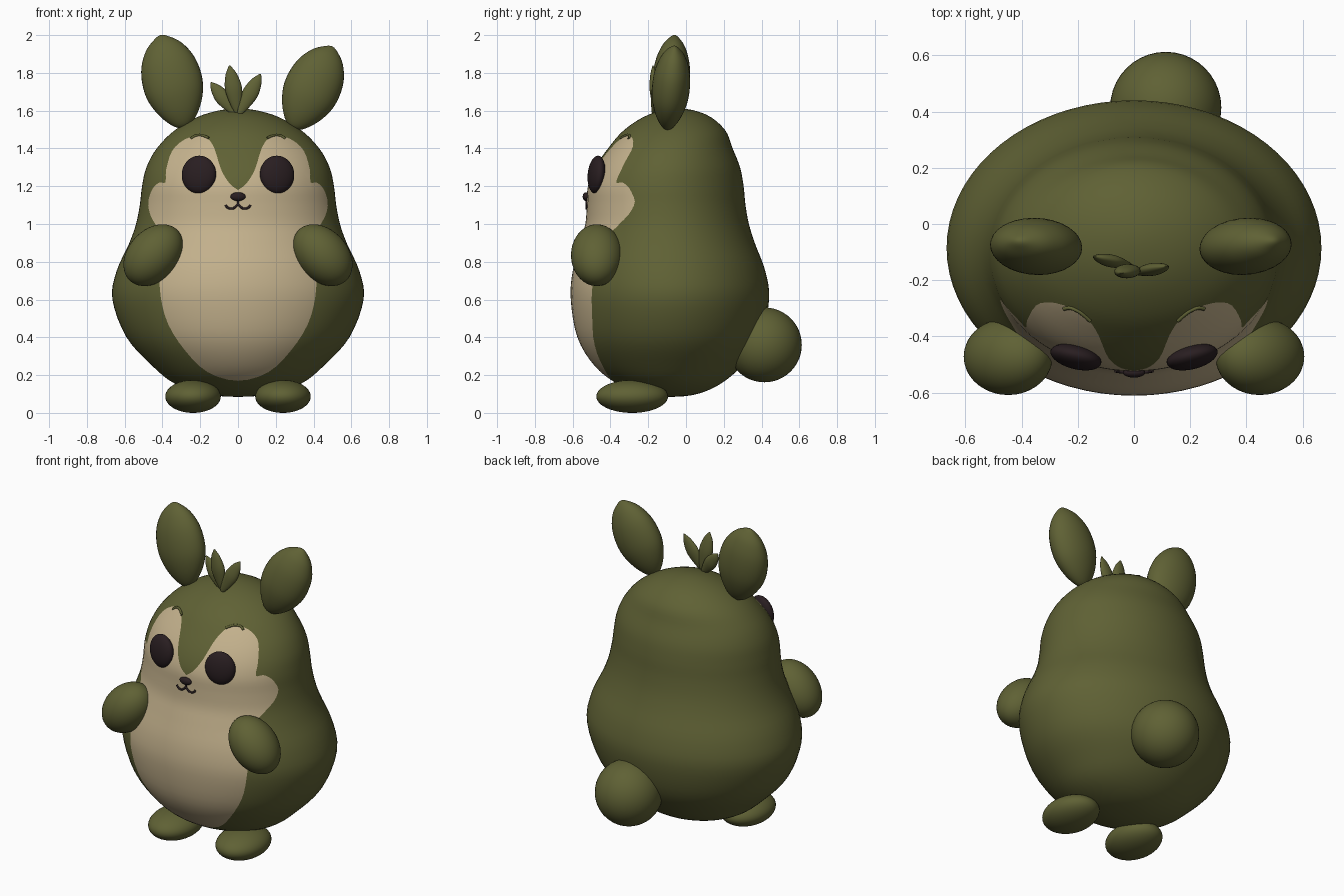
import bpy, bmesh, math
from mathutils import Matrix, Vector
from mathutils.bvhtree import BVHTree

if "Cube" in bpy.data.objects:
    bpy.data.objects.remove(bpy.data.objects["Cube"])


def material(name, rgb):
    m = bpy.data.materials.new(name)
    m.use_nodes = True
    m.diffuse_color = (*rgb, 1)
    m.node_tree.nodes["Principled BSDF"].inputs["Base Color"].default_value = (*rgb, 1)
    return m


GREEN = material("olive green", (0.115, 0.12, 0.035))
CREAM = material("warm cream", (0.56, 0.45, 0.27))
DARK = material("dark brown", (0.022, 0.013, 0.015))


def add_object(name, bm, *mats):
    bmesh.ops.recalc_face_normals(bm, faces=bm.faces)
    for f in bm.faces:
        f.smooth = True
    me = bpy.data.meshes.new(name)
    bm.to_mesh(me)
    bm.free()
    ob = bpy.data.objects.new(name, me)
    for m in mats:
        me.materials.append(m)
    bpy.context.collection.objects.link(ob)
    return ob


def spline(pts, steps, start=None, end=None):
    """Catmull-Rom curve through points of any dimension."""
    pts = [Vector(p) for p in pts]
    p = [Vector(start or pts[0])] + pts + [Vector(end or pts[-1])]
    out = []
    for a, b, c, d in zip(p, p[1:], p[2:], p[3:]):
        for i in range(steps):
            t = i / steps
            out.append(b + (c - a) * (t / 2) + (a * 2 - b * 5 + c * 4 - d) * (t * t / 2)
                       + (b * 3 - a - c * 3 + d) * (t ** 3 / 2))
    return out + [pts[-1]]


def loft(rows, segs):
    """Closed skin of ellipses, rows of (z, x radius, y radius, y centre)."""
    def pole(r):
        return (r[0], -r[1], -r[2], r[3])
    rows = spline(rows, 4, pole(rows[1]), pole(rows[-2]))
    bm = bmesh.new()
    rings = []
    for z, rx, ry, yc in rows[1:-1]:
        rings.append([bm.verts.new((rx * math.sin(a), yc - ry * math.cos(a), z))
                      for a in (math.tau * i / segs for i in range(segs))])
    ends = [bm.verts.new((0, r[3], r[0])) for r in (rows[0], rows[-1])]
    for i in range(segs):
        j = (i + 1) % segs
        bm.faces.new((ends[0], rings[0][j], rings[0][i]))
        bm.faces.new((ends[1], rings[-1][i], rings[-1][j]))
        for lo, hi in zip(rings, rings[1:]):
            bm.faces.new((lo[i], lo[j], hi[j], hi[i]))
    return bm


# Body: pear-shaped head and trunk in one skin
body = loft([(.085, 0, 0, -.08), (.1, .17, .14, -.08), (.155, .335, .275, -.09),
             (.25, .455, .39, -.095), (.4, .59, .485, -.09), (.6, .665, .525, -.085),
             (.75, .643, .51, -.09), (.9, .575, .462, -.098), (1.0, .54, .433, -.1),
             (1.1, .52, .42, -.105), (1.2, .508, .412, -.107), (1.3, .485, .383, -.097),
             (1.4, .43, .33, -.083), (1.5, .33, .265, -.06), (1.58, .18, .15, -.045),
             (1.612, 0, 0, -.04)], 72)
skin = BVHTree.FromBMesh(body)


def front_point(x, z, out=0):
    hit = skin.ray_cast(Vector((x, -2, z)), Vector((0, 1, 0)))[0]
    return Vector((x, hit.y - out, z))


# Belly and face marking: half outline, mirrored
half = spline([(0, .17), (.16, .215), (.28, .33), (.37, .47), (.41, .62), (.415, .78),
               (.4, .92), (.43, .985), (.465, 1.05), (.475, 1.12), (.45, 1.19), (.415, 1.22),
               (.385, 1.22), (.38, 1.29), (.35, 1.385), (.295, 1.44), (.23, 1.465),
               (.165, 1.455), (.125, 1.4), (.09, 1.29), (.045, 1.215), (0, 1.18)], 3,
              start=(-.16, .215))
outline = half + [Vector((-p.x, p.y)) for p in reversed(half[1:-1])]
edges = list(zip(outline, outline[1:] + outline[:1]))


def inside(x, z):
    odd = False
    for a, b in edges:
        if (a.y > z) != (b.y > z) and x < a.x + (z - a.y) * (b.x - a.x) / (b.y - a.y):
            odd = not odd
    return odd


# Cut the marking's border into the front of the body
for a, b in edges:
    lo_x, hi_x = sorted((a.x, b.x))
    lo_z, hi_z = sorted((a.y, b.y))
    near = []
    for f in body.faces:
        cos = [v.co for v in f.verts]
        if cos[0].y > -.12:
            continue
        if (max(c.z for c in cos) > lo_z and min(c.z for c in cos) < hi_z
                and max(c.x for c in cos) > lo_x and min(c.x for c in cos) < hi_x):
            near.append(f)
    geom = near + list({e for f in near for e in f.edges}) + list({v for f in near for v in f.verts})
    bmesh.ops.bisect_plane(body, geom=geom, dist=1e-5, plane_co=(a.x, 0, a.y),
                           plane_no=(b.y - a.y, 0, a.x - b.x))
for f in body.faces:
    c = f.calc_center_median()
    f.material_index = int(c.y < -.12 and inside(c.x, c.z))
add_object("body", body, GREEN, CREAM)


def ellipsoid(name, loc, radii, mat, rot=(0, 0, 0)):
    bm = bmesh.new()
    bmesh.ops.create_uvsphere(bm, u_segments=40, v_segments=24, radius=1)
    bmesh.ops.scale(bm, vec=radii, verts=bm.verts)
    ob = add_object(name, bm, mat)
    ob.location, ob.rotation_euler = loc, rot
    return ob


def leaf(name, base, tip, profile, width, depth, mat=GREEN):
    """Flattened lathe running from base to tip."""
    base, tip = Vector(base), Vector(tip)
    z = (tip - base).normalized()
    y = (Vector((0, 1, 0)) - z * z.y).normalized()
    bm = loft([(t, r, r, 0) for t, r in profile], 32)
    bmesh.ops.scale(bm, vec=(width, depth, (tip - base).length), verts=bm.verts)
    turn = Matrix((y.cross(z), y, z)).transposed().to_4x4()
    bmesh.ops.transform(bm, matrix=Matrix.Translation(base) @ turn, verts=bm.verts)
    return add_object(name, bm, mat)


# Ears, one upright and one leaning
EAR = [(0, 0), (.04, .33), (.18, .7), (.36, .95), (.54, 1), (.72, .89), (.87, .62), (.96, .29), (1, 0)]
leaf("right_ear", (-.285, -.1, 1.51), (-.41, -.06, 2.0), EAR, .158, .1)
leaf("left_ear", (.29, -.1, 1.505), (.5, -.06, 1.94), EAR, .148, .1)

# Sprout of three small tufts on the crown
TUFT = [(0, 0), (.05, .35), (.3, .8), (.55, 1), (.8, .7), (.95, .25), (1, 0)]
leaf("tuft_middle", (0, -.16, 1.58), (-.045, -.175, 1.84), TUFT, .045, .025)
leaf("tuft_right", (-.01, -.15, 1.58), (-.145, -.115, 1.75), TUFT, .04, .022)
leaf("tuft_left", (.005, -.175, 1.58), (.12, -.15, 1.795), TUFT, .042, .022)


def strand(name, pts, radius, mat):
    """Thin tube laid on the front of the body."""
    cu = bpy.data.curves.new(name, "CURVE")
    cu.dimensions = "3D"
    cu.bevel_depth = radius
    cu.bevel_resolution = 2
    cu.use_fill_caps = True
    path = spline(pts, 5)
    sp = cu.splines.new("POLY")
    sp.points.add(len(path) - 1)
    for p, q in zip(sp.points, path):
        p.co = (*front_point(q.x, q.y, .002), 1)
    cu.materials.append(mat)
    bpy.context.collection.objects.link(bpy.data.objects.new(name, cu))


# Paired parts
for s, side in ((1, "left"), (-1, "right")):
    ellipsoid(side + "_eye", front_point(s * .207, 1.262, .012), (.093, .042, .1), DARK,
              (-.1, 0, s * .25))
    ellipsoid(side + "_arm", (s * .448, -.472, .835), (.134, .137, .184), GREEN,
              (0, -s * math.radians(42), 0))
    ellipsoid(side + "_foot", (s * .238, -.285, .087), (.147, .19, .087), GREEN)
    strand(side + "_brow", [(s * .25, 1.452), (s * .225, 1.468), (s * .19, 1.47), (s * .155, 1.455)],
           .007, GREEN)
    strand(side + "_mouth", [(s * .066, 1.1), (s * .052, 1.085), (s * .025, 1.083), (0, 1.105)],
           .006, DARK)

# Nose, lip line and tail
strand("lip_line", [(0, 1.145), (0, 1.105)], .006, DARK)
ellipsoid("nose", front_point(0, 1.145, .005), (.04, .018, .023), DARK)
ellipsoid("tail", (.113, .415, .36), (.198, .198, .198), GREEN)
